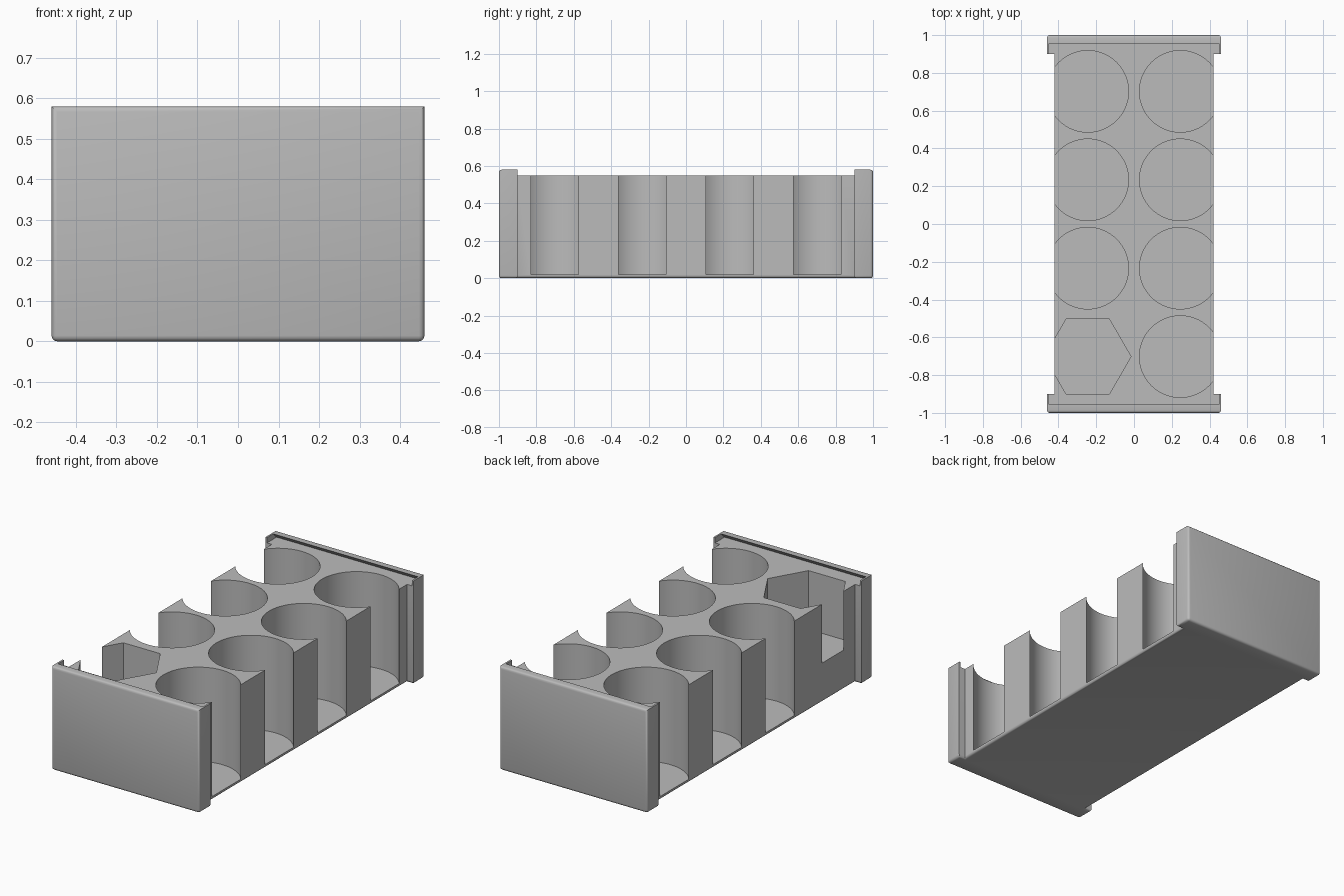
import bpy
import bmesh
import math

cube = bpy.data.objects.get("Cube")
if cube:
    bpy.data.objects.remove(cube, do_unlink=True)

# Material
grey = bpy.data.materials.new("plain grey")
grey.use_nodes = True
color = (0.5, 0.5, 0.5, 1)
grey.diffuse_color = color
bsdf = next(n for n in grey.node_tree.nodes if n.type == 'BSDF_PRINCIPLED')
bsdf.inputs["Base Color"].default_value = color
bsdf.inputs["Roughness"].default_value = 0.6

HEIGHT, DECK = 0.58, 0.55


def prism(name, base, offset, edge_rule=None, radius=0.0):
    """Extrude a closed polygon along an offset, rounding edges that meet a rule."""
    bm = bmesh.new()
    face = bm.faces.new([bm.verts.new(p) for p in base])
    out = bmesh.ops.extrude_face_region(bm, geom=[face])
    verts = [g for g in out["geom"] if isinstance(g, bmesh.types.BMVert)]
    bmesh.ops.translate(bm, verts=verts, vec=offset)
    bmesh.ops.recalc_face_normals(bm, faces=bm.faces)
    if edge_rule:
        edges = [e for e in bm.edges if edge_rule(e.verts[0].co, e.verts[1].co)]
        bmesh.ops.bevel(bm, geom=edges, offset=radius, segments=3,
                        profile=0.5, affect='EDGES')
    mesh = bpy.data.meshes.new(name)
    bm.to_mesh(mesh)
    bm.free()
    mesh.materials.append(grey)
    obj = bpy.data.objects.new(name, mesh)
    bpy.context.collection.objects.link(obj)
    return obj


def cut(target, cutter):
    """Subtract a cutter from the target and discard it."""
    cutter.hide_render = True
    mod = target.modifiers.new("cut", 'BOOLEAN')
    mod.operation, mod.solver, mod.object = 'DIFFERENCE', 'EXACT', cutter
    bpy.context.view_layer.objects.active = target
    bpy.ops.object.modifier_apply(modifier=mod.name)
    bpy.data.objects.remove(cutter, do_unlink=True)


def pocket(x, y, r, sides, floor):
    """Round or polygonal well with a vertex on +x."""
    ring = [(x + r * math.cos(a), y + r * math.sin(a), floor)
            for a in (math.tau * i / sides for i in range(sides))]
    return prism("pocket_cutter", ring, (0, 0, 0.7))


def rounded(a, b):
    bottom = max(a.z, b.z) < 0.01
    end = min(abs(a.y), abs(b.y)) > 0.99 and a.y * b.y > 0
    return bottom or end


# Tray block: narrow middle with wider end walls
quarter = [(0.46, 1), (0.46, 0.9), (0.42, 0.9)]
right_half = quarter + [(x, -y) for x, y in reversed(quarter)]
outline = right_half + [(-x, y) for x, y in reversed(right_half)]
tray = prism("tray_body", [(x, y, 0) for x, y in outline], (0, 0, HEIGHT),
             rounded, 0.014)

# Undercut recess in the top for a lid
recess = [(-0.45, -0.985, DECK), (-0.45, 0.985, DECK),
          (-0.45, 0.945, 0.59), (-0.45, -0.945, 0.59)]
cut(tray, prism("recess_cutter", recess, (0.9, 0, 0)))

# Seven round wells and one shallower hexagonal well
for x in (-0.245, 0.245):
    for y in (-0.702, -0.234, 0.234, 0.702):
        if x < 0 and y < -0.5:
            cut(tray, pocket(x, y, 0.229, 6, 0.22))
        else:
            cut(tray, pocket(x, y, 0.216, 96, 0.02))

bpy.ops.object.select_all(action='DESELECT')
tray.select_set(True)
bpy.context.view_layer.objects.active = tray
bpy.ops.object.shade_smooth_by_angle(angle=math.radians(31))
